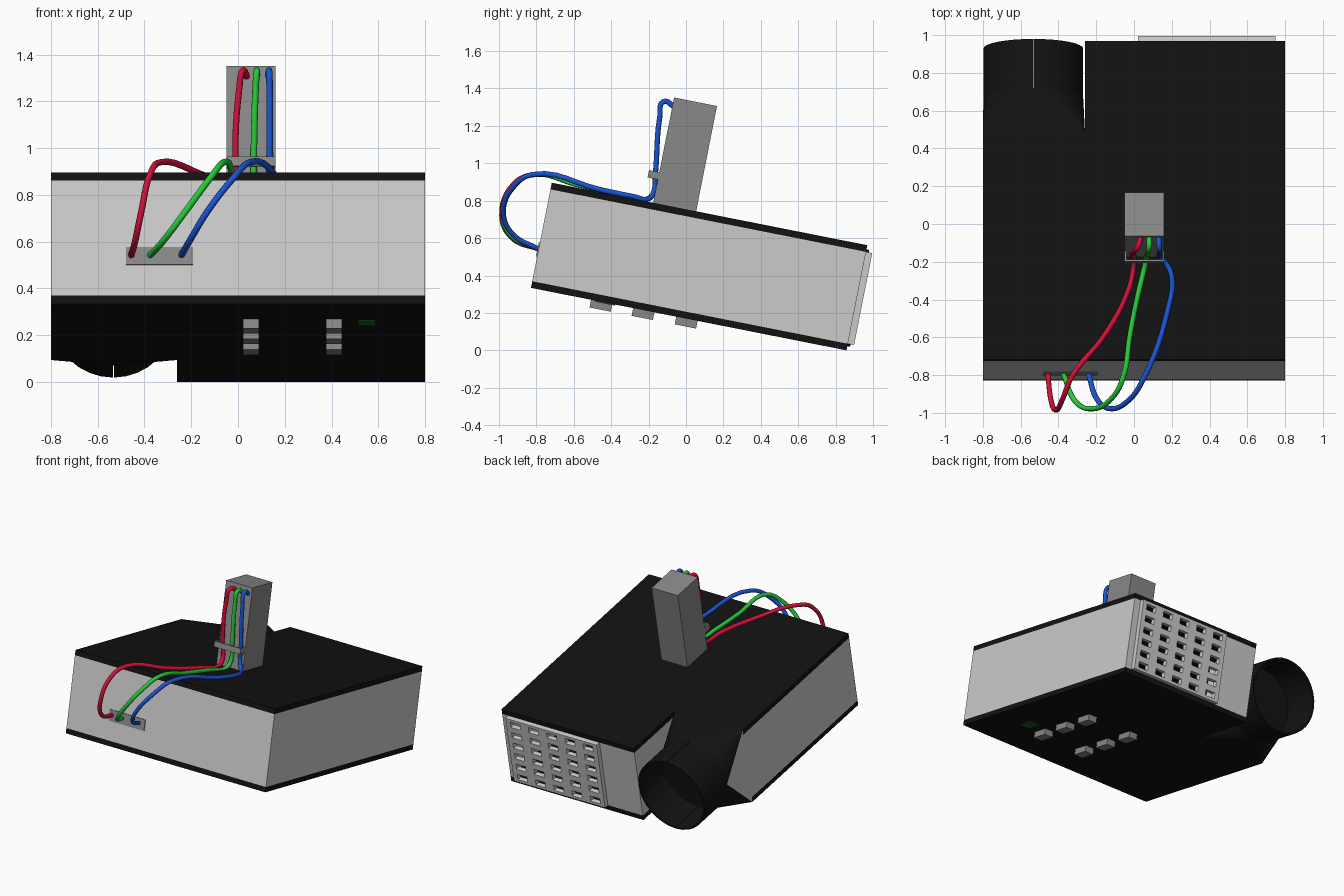
import bpy, bmesh, math
from mathutils import Matrix

if "Cube" in bpy.data.objects:
    bpy.data.objects.remove(bpy.data.objects["Cube"])

# Tilted frame: x across, u backwards along the body, v upwards from its underside
TILT = Matrix.Translation((0, -0.829, 0.334)) @ Matrix.Rotation(math.radians(-11.2), 4, 'X')
L, H, T = 1.72, 0.573, 0.036          # body length, height, plate thickness
NX, NU = -0.26, 1.235                 # lens notch: side and front


def material(name, r, g, b):
    m = bpy.data.materials.new(name)
    m.diffuse_color = (r, g, b, 1)
    m.use_nodes = True
    m.node_tree.nodes["Principled BSDF"].inputs["Base Color"].default_value = m.diffuse_color
    return m


BLACK = material("black", 0.006, 0.006, 0.006)
LIGHT = material("light_grey", 0.6, 0.6, 0.6)
MID = material("mid_grey", 0.25, 0.25, 0.25)
GREEN = material("board_green", 0.01, 0.12, 0.02)


def finish(name, bm, *mats, recalc=True):
    if recalc:
        bmesh.ops.recalc_face_normals(bm, faces=bm.faces)
    me = bpy.data.meshes.new(name)
    bm.to_mesh(me)
    bm.free()
    for m in mats:
        me.materials.append(m)
    ob = bpy.data.objects.new(name, me)
    ob.matrix_world = TILT
    bpy.context.collection.objects.link(ob)
    return ob


def add_box(bm, x0, x1, u0, u1, v0, v1):
    size = Matrix.Diagonal((x1 - x0, u1 - u0, v1 - v0, 1))
    mid = Matrix.Translation(((x0 + x1) / 2, (u0 + u1) / 2, (v0 + v1) / 2))
    bmesh.ops.create_cube(bm, size=1, matrix=mid @ size)


def box(name, mat, *bounds):
    bm = bmesh.new()
    for b in bounds:
        add_box(bm, *b)
    return finish(name, bm, mat)


# Top and bottom plates with the lens notch
OUTLINE = [(-0.8, 0), (0.8, 0), (0.8, L), (NX, L), (NX, NU), (-0.8, NU)]
for name, v in (("bottom_plate", 0), ("top_plate", H - T)):
    bm = bmesh.new()
    f = bm.faces.new([bm.verts.new((x, u, v)) for x, u in OUTLINE])
    ext = bmesh.ops.extrude_face_region(bm, geom=[f])["geom"]
    bmesh.ops.translate(bm, vec=(0, 0, T), verts=[g for g in ext if isinstance(g, bmesh.types.BMVert)])
    finish(name, bm, BLACK)

# Side walls, left open behind the vent
bm = bmesh.new()
for path in ([(0.02, L), (NX, L), (NX, NU)],
             [(-0.8, NU), (-0.8, 0), (0.8, 0), (0.8, L), (0.75, L)]):
    cols = [(bm.verts.new((x, u, T)), bm.verts.new((x, u, H - T))) for x, u in path]
    for a, b in zip(cols, cols[1:]):
        bm.faces.new((a[0], b[0], b[1], a[1]))
for f in bm.faces:
    f.normal_update()
    c = f.calc_center_median()
    if f.normal.dot(c - type(c)((0.2, 0.8, c.z))) < 0:
        f.normal_flip()
finish("body_walls", bm, LIGHT, recalc=False)

# Vent panel: 5 x 6 grid of holes
def cuts(start, end, n, hole):
    pitch = (end - start) / n
    out = [start]
    for i in range(n):
        c = start + pitch * (i + 0.5)
        out += [c - hole / 2, c + hole / 2]
    return out + [end]


bm = bmesh.new()
xs, vs = cuts(0.02, 0.75, 5, 0.078), cuts(T, H - T, 6, 0.042)
grid = [[bm.verts.new((x, L + 0.034, v)) for v in vs] for x in xs]
for i in range(len(xs) - 1):
    for j in range(len(vs) - 1):
        if not (i % 2 and j % 2):
            bm.faces.new((grid[i][j], grid[i][j + 1], grid[i + 1][j + 1], grid[i + 1][j]))
vent = finish("vent_panel", bm, LIGHT, recalc=False)
mod = vent.modifiers.new("thickness", 'SOLIDIFY')
mod.thickness, mod.offset = 0.034, -1

# Lens housing: square notch blending into a round barrel
CX, CV, R, N, BU = -0.533, H / 2, 0.264, 32, 1.47
def ring(k, u, r=R):
    a = 2 * math.pi * k / N
    return (CX + r * math.cos(a), u, CV + r * math.sin(a))


bm = bmesh.new()
circle = [bm.verts.new(ring(k, BU)) for k in range(N)]
corner = [bm.verts.new((x, NU, v)) for x, v in ((NX, H), (-0.8, H), (-0.8, 0), (NX, 0))]
q = N // 4
for s in range(4):
    for k in range(s * q, s * q + q):
        bm.faces.new((corner[s], circle[k], circle[(k + 1) % N]))
    side = bm.faces.new((corner[s], corner[(s + 1) % 4], circle[(s + 1) * q % N]))
    side.material_index = 1 if s in (1, 3) else 0
bm.faces.new(circle)
finish("lens_housing", bm, BLACK, LIGHT)

# Lens barrel: two half tubes with a hairline gap between them
bm = bmesh.new()
for half in (0, 1):
    prev = None
    for i in range(17):
        k = N / 4 + half * N / 2 + 0.04 + i * (N / 2 - 0.08) / 16
        cur = [bm.verts.new(ring(k, u, r)) for u, r in
               ((BU, R), (1.735, R), (1.735, R - 0.012), (BU, R - 0.012))]
        if prev:
            for a in range(4):
                b = (a + 1) % 4
                bm.faces.new((prev[a], prev[b], cur[b], cur[a]))
        prev = cur
barrel = finish("lens_barrel", bm, BLACK)
bpy.context.view_layer.objects.active = barrel
barrel.select_set(True)
bpy.ops.object.shade_smooth_by_angle(angle=math.radians(30))
barrel.select_set(False)

# Socket plate, feet, board, mast and cable clip
box("front_socket", MID, (-0.478, -0.193, -0.006, 0.01, 0.17, 0.247))
box("underside_feet", MID, *[(x - 0.034, x + 0.034, u - 0.058, u + 0.058, -0.042, 0.002)
                             for x in (0.055, 0.41) for u in (0.385, 0.615, 0.85)])
box("green_board", GREEN, (0.513, 0.587, 0.35, 0.46, -0.006, 0.002))
box("mast", MID, (-0.05, 0.16, 0.553, 0.787, H - 0.01, 1.147))
box("cable_clip", MID, (-0.05, 0.16, 0.497, 0.507, 0.70, 0.74),
    (-0.05, -0.04, 0.505, 0.555, 0.70, 0.74), (0.15, 0.16, 0.505, 0.555, 0.70, 0.74))


# Cables from the mast, through the clip and over to the front socket
DROP = [(-0.06, 1.30), (-0.12, 1.33), (-0.14, 1.25), (-0.163, 0.95), (-0.175, 0.84)]
CABLES = {
    "red_cable": ((0.65, 0.005, 0.04), (0.04, 0.02, 0.005, -0.01, 0.0), [
        (0, -.21, .808), (-.03, -.35, .835), (-.15, -.58, .885), (-.33, -.81, .94), (-.375, -.92, .89),
        (-.415, -.985, .72), (-.44, -.93, .6), (-.457, -.785, .54)]),
    "green_cable": ((0.02, 0.6, 0.04), (0.08, 0.08, 0.075, 0.067, 0.065), [
        (.06, -.21, .808), (.02, -.38, .84), (-.02, -.58, .885), (-.06, -.82, .94), (-.12, -.925, .87),
        (-.22, -.978, .735), (-.31, -.94, .615), (-.377, -.785, .54)]),
    "blue_cable": ((0.01, 0.09, 0.65), (0.13, 0.133, 0.135, 0.136, 0.14), [
        (.168, -.205, .808), (.2, -.28, .822), (.18, -.45, .857), (.05, -.82, .94), (-.03, -.935, .86),
        (-.13, -.977, .73), (-.2, -.92, .615), (-.243, -.785, .54)]),
}
for name, (rgb, drop_x, run) in CABLES.items():
    pts = [(x, y, z) for x, (y, z) in zip(drop_x, DROP)] + run
    cu = bpy.data.curves.new(name, 'CURVE')
    cu.dimensions = '3D'
    cu.bevel_depth, cu.bevel_resolution, cu.resolution_u = 0.014, 2, 6
    cu.use_fill_caps = True
    sp = cu.splines.new('BEZIER')
    sp.bezier_points.add(len(pts) - 1)
    for bp, p in zip(sp.bezier_points, pts):
        bp.co = p
        bp.handle_left_type = bp.handle_right_type = 'AUTO'
    cu.materials.append(material(name, *rgb))
    ob = bpy.data.objects.new(name, cu)
    bpy.context.collection.objects.link(ob)
    bpy.context.view_layer.objects.active = ob
    ob.select_set(True)
    bpy.ops.object.convert(target='MESH')
    bpy.ops.object.shade_smooth_by_angle(angle=math.radians(50))
    bpy.ops.object.select_all(action='DESELECT')
